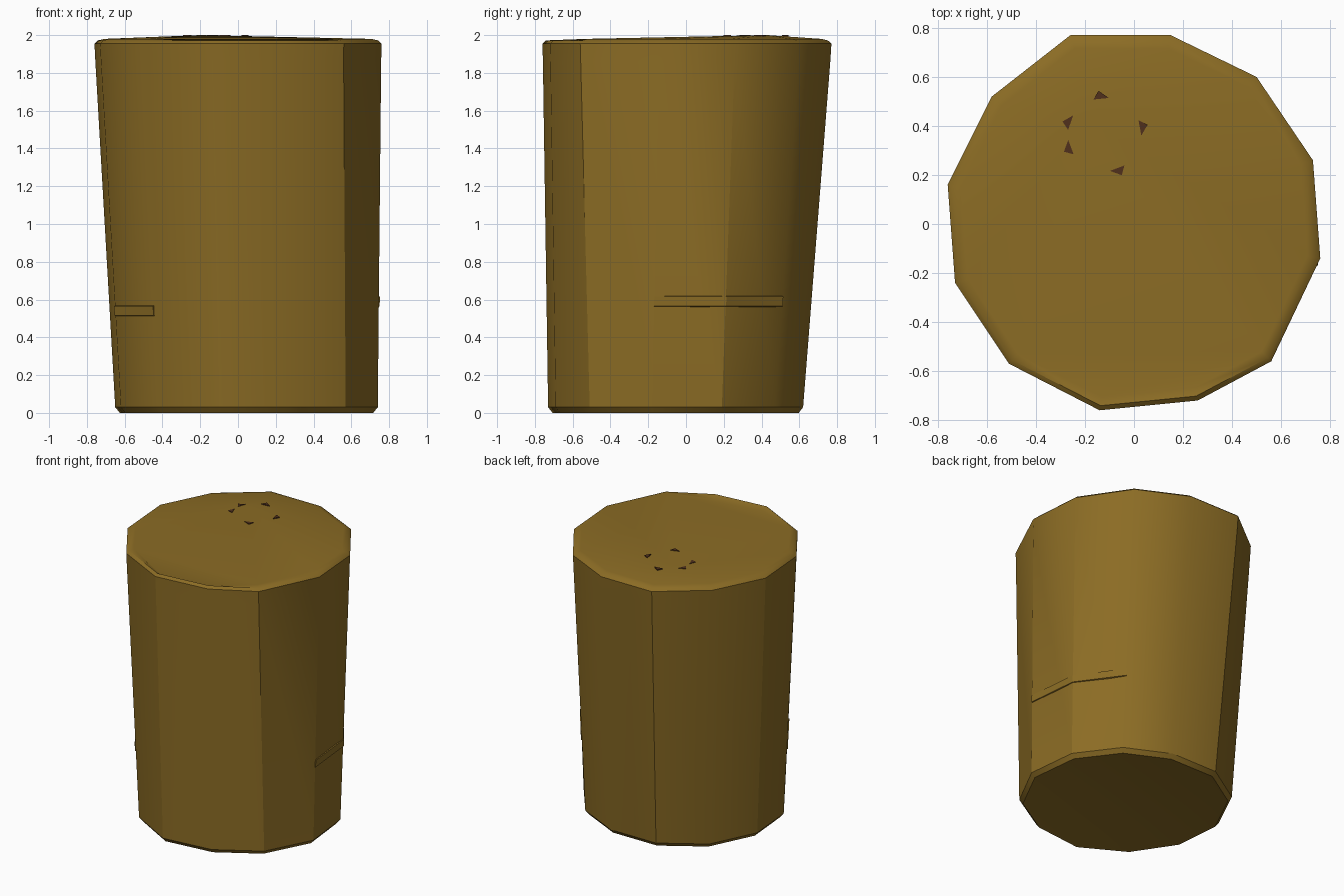
import bpy, bmesh, math
from mathutils import Vector

if "Cube" in bpy.data.objects:
    bpy.data.objects.remove(bpy.data.objects["Cube"])


def material(name, rgb):
    m = bpy.data.materials.new(name)
    m.diffuse_color = (*rgb, 1)
    m.use_nodes = True
    m.node_tree.nodes["Principled BSDF"].inputs["Base Color"].default_value = m.diffuse_color
    return m


GOLD = material("ochre", (0.26, 0.15, 0.018))
BROWN = material("dark_brown", (0.08, 0.03, 0.012))

# Irregular twelve-sided outlines of the rim and the foot
TOP = [(-.26, .77), (.15, .77), (.50, .60), (.73, .26), (.76, -.14), (.56, -.56),
       (.26, -.72), (-.14, -.76), (-.51, -.57), (-.73, -.24), (-.76, .16), (-.58, .52)]
FOOT = [(-.19, .62), (.18, .62), (.49, .47), (.70, .19), (.74, -.18), (.57, -.51),
        (.27, -.69), (-.10, -.73), (-.42, -.55), (-.62, -.25), (-.65, .10), (-.49, .43)]
FOOT_MID = Vector((.045, -.055))
N = len(TOP)


def outline(t, scale=1.0):
    """Outline between foot (t=0) and rim (t=1), scaled about its own middle."""
    mid = FOOT_MID * (1 - t)
    return [mid + (Vector(a).lerp(Vector(b), t) - mid) * scale for a, b in zip(FOOT, TOP)]


def finish(bm, name, mat, smooth=True):
    bmesh.ops.recalc_face_normals(bm, faces=bm.faces[:])
    me = bpy.data.meshes.new(name)
    bm.to_mesh(me)
    bm.free()
    me.materials.append(mat)
    ob = bpy.data.objects.new(name, me)
    bpy.context.collection.objects.link(ob)
    if smooth:
        bpy.ops.object.select_all(action='DESELECT')
        ob.select_set(True)
        bpy.context.view_layer.objects.active = ob
        bpy.ops.object.shade_smooth_by_angle(angle=math.radians(30))
    return ob


# Tapered body with rounded foot, rim and uneven lid
bm = bmesh.new()
rings = []
for z, t, s in [(.003, 0, .94), (.0, 0, .965), (.03, 0, 1), (1.86, .97, .998),
                (1.955, 1, 1), (1.972, 1, .975), (1.98, 1, .93)]:
    rings.append([bm.verts.new((p.x, p.y, z)) for p in outline(t, s)])
for i in (6, 7):
    rings[-1][i].co.z = 1.95
for a, b in zip(rings, rings[1:]):
    for i in range(N):
        j = (i + 1) % N
        bm.faces.new((a[i], a[j], b[j], b[i]))
bm.faces.new(rings[0])
lid = rings[-1]
bm.faces.new([lid[i] for i in (5, 6, 7, 8)])
peak = bm.verts.new((-.2, .43, 2.0))
border = [lid[i % N] for i in range(8, 18)]
for i, v in enumerate(border):
    bm.faces.new((v, border[(i + 1) % len(border)], peak))
finish(bm, "barrel_body", GOLD)


# Shallow ledges standing slightly proud of the lower wall
def ledge(name, first, last, z):
    bm = bmesh.new()
    rows = []
    for h, s in [(z - .03, .99), (z - .025, 1.006), (z + .025, 1.006), (z + .03, .99)]:
        pts = outline(h / 1.9, s)
        rows.append([bm.verts.new((pts[i % N].x, pts[i % N].y, h))
                     for i in range(first, last + 1)])
    for a, b in zip(rows, rows[1:]):
        for i in range(len(a) - 1):
            bm.faces.new((a[i], a[i + 1], b[i + 1], b[i]))
    for col in (0, -1):
        bm.faces.new([r[col] for r in rows])
    finish(bm, name, GOLD, smooth=False)


ledge("right_ledge", 2, 4, .59)
ledge("left_ledge", 8, 9, .54)

# Mostly buried bung: short dark slivers in a ring on the lid
bm = bmesh.new()
for deg in (10, 95, 160, 200, 290):
    a = math.radians(deg)
    tri = []
    for da, r in ((-.2, .15), (.22, .15), (.05, .18)):
        x, y = -.12 + r * math.cos(a + da), .365 + r * math.sin(a + da)
        tri.append(bm.verts.new((x, y, 2.0)))
    low = [bm.verts.new(v.co - Vector((0, 0, .03))) for v in tri]
    bm.faces.new(tri)
    bm.faces.new(low)
    for i in range(3):
        j = (i + 1) % 3
        bm.faces.new((tri[i], tri[j], low[j], low[i]))
finish(bm, "buried_bung", BROWN, smooth=False)
